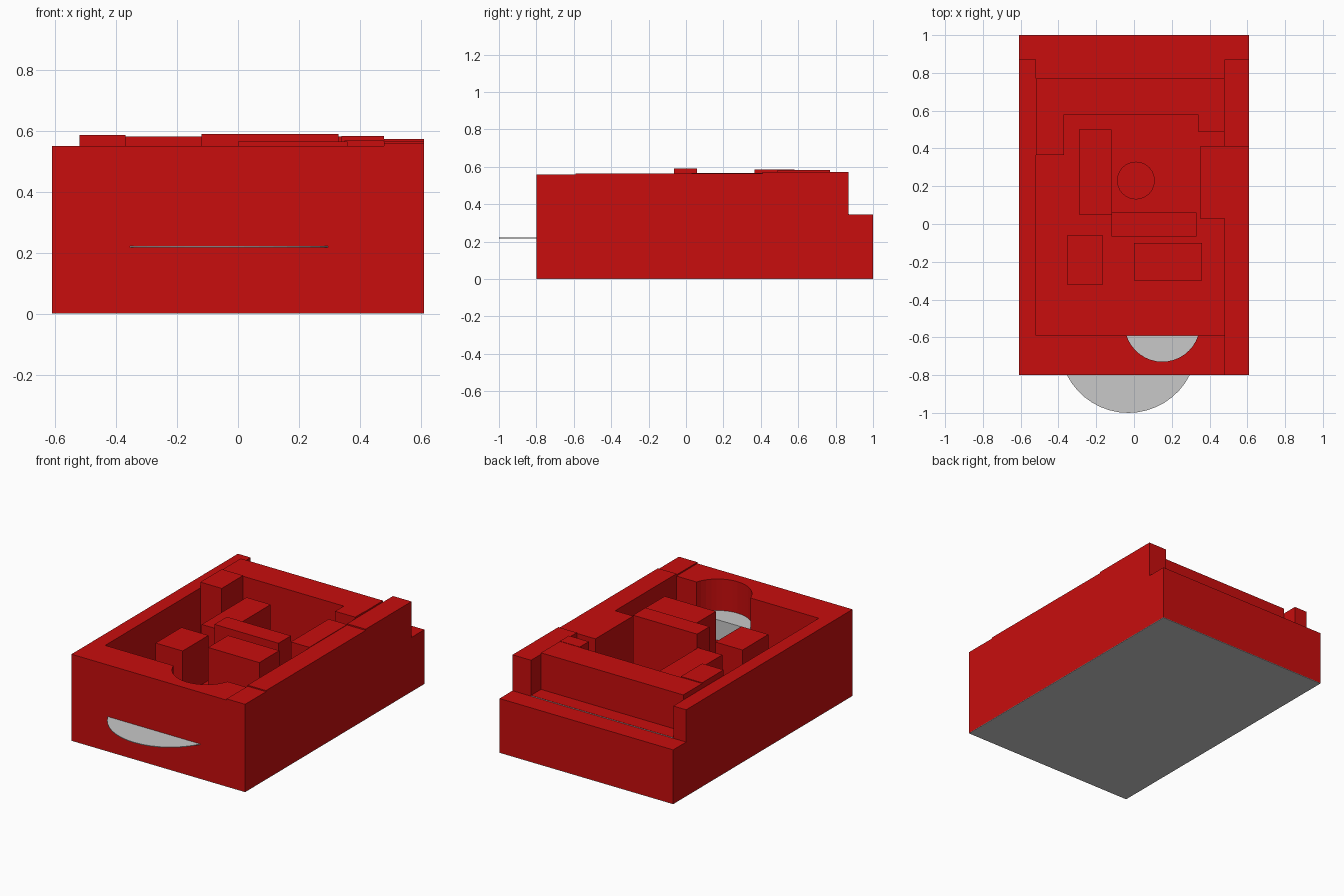
import bpy
import bmesh
from math import atan2, cos, sin, pi

cube = bpy.data.objects.get("Cube")
if cube:
    bpy.data.objects.remove(cube, do_unlink=True)


def material(name, color):
    m = bpy.data.materials.new(name)
    m.use_nodes = True
    m.diffuse_color = color
    m.node_tree.nodes["Principled BSDF"].inputs["Base Color"].default_value = color
    return m


red = material("brick red", (0.58, 0.004, 0.004, 1))
grey = material("light grey", (0.58, 0.58, 0.58, 1))
FLOOR, STEP, GROUND = 0.22, 0.345, 0.003


def prism(name, outline, z0, z1, mat=red):
    """Extrude a flat outline of (x, y) points from z0 to z1."""
    bm = bmesh.new()
    face = bm.faces.new([bm.verts.new((x, y, z0)) for x, y in outline])
    new = bmesh.ops.extrude_face_region(bm, geom=[face])["geom"]
    top = [v for v in new if isinstance(v, bmesh.types.BMVert)]
    bmesh.ops.translate(bm, verts=top, vec=(0, 0, z1 - z0))
    bmesh.ops.recalc_face_normals(bm, faces=bm.faces)
    mesh = bpy.data.meshes.new(name)
    bm.to_mesh(mesh)
    bm.free()
    mesh.materials.append(mat)
    ob = bpy.data.objects.new(name, mesh)
    bpy.context.collection.objects.link(ob)
    return ob


def box(name, x0, x1, y0, y1, z1, z0=GROUND, mat=red):
    return prism(name, [(x0, y0), (x1, y0), (x1, y1), (x0, y1)], z0, z1, mat)


def lower_arc(cx, cy, r, chord_y, n=16):
    """Part of a circle below the line y = chord_y, from left to right."""
    h = chord_y - cy
    half = (r * r - h * h) ** 0.5
    a0, a1 = atan2(h, -half) % (2 * pi), atan2(h, half) % (2 * pi)
    return [(cx + r * cos(a0 + (a1 - a0) * i / n),
             cy + r * sin(a0 + (a1 - a0) * i / n)) for i in range(n + 1)]


# Ground and courtyard floor
box("ground_plate", -0.61, 0.61, -0.8, 1.0, GROUND, 0, grey)
box("courtyard_floor", -0.52, 0.48, -0.59, 0.58, FLOOR)

# Front wing with its rounded niche
niche = lower_arc(0.15, -0.53, 0.199, -0.59)
prism("front_wing", [(-0.52, -0.59), (-0.52, -0.8), (0.48, -0.8), (0.48, -0.59)]
      + niche[::-1], GROUND, 0.55)
prism("niche_floor", niche, GROUND, 0.35, grey)

# Round balcony on the front
prism("front_balcony", lower_arc(-0.03, -0.636, 0.364, -0.8), 0.218, 0.222, grey)

# Side wings
box("left_side_wing", -0.61, -0.52, -0.8, 0.87, 0.55)
for name, y0, y1, z in (("front", -0.8, -0.59, 0.558),
                        ("middle", -0.59, 0.41, 0.565),
                        ("rear", 0.41, 0.87, 0.573)):
    box("right_side_wing_" + name, 0.48, 0.61, y0, y1, z)

# Rear wing, terrace and step
box("rear_wing", -0.52, 0.48, 0.58, 0.77, 0.582)
box("rear_terrace", -0.52, 0.48, 0.77, 0.87, 0.35)
box("terrace_edge", -0.52, 0.48, 0.87, 0.871, 0.349, STEP, grey)
box("rear_step", -0.61, 0.61, 0.87, 1.0, STEP)
box("rear_left_block", -0.52, -0.37, 0.365, 0.58, 0.587)
box("rear_right_block", 0.34, 0.48, 0.49, 0.58, 0.584)
box("right_inner_block", 0.35, 0.48, 0.03, 0.41, 0.568)

# Free-standing courtyard blocks
box("long_block", -0.29, -0.12, 0.05, 0.50, 0.50, FLOOR)
box("cross_block", -0.12, 0.33, -0.065, 0.06, 0.59, FLOOR)
box("left_block", -0.355, -0.165, -0.32, -0.06, 0.506, FLOOR)
box("right_block", 0.0, 0.36, -0.30, -0.10, 0.565, FLOOR)

# Round courtyard drum
prism("round_drum", [(0.01 + 0.1 * cos(i * pi / 12), 0.23 + 0.1 * sin(i * pi / 12))
                     for i in range(24)], FLOOR, 0.32)
